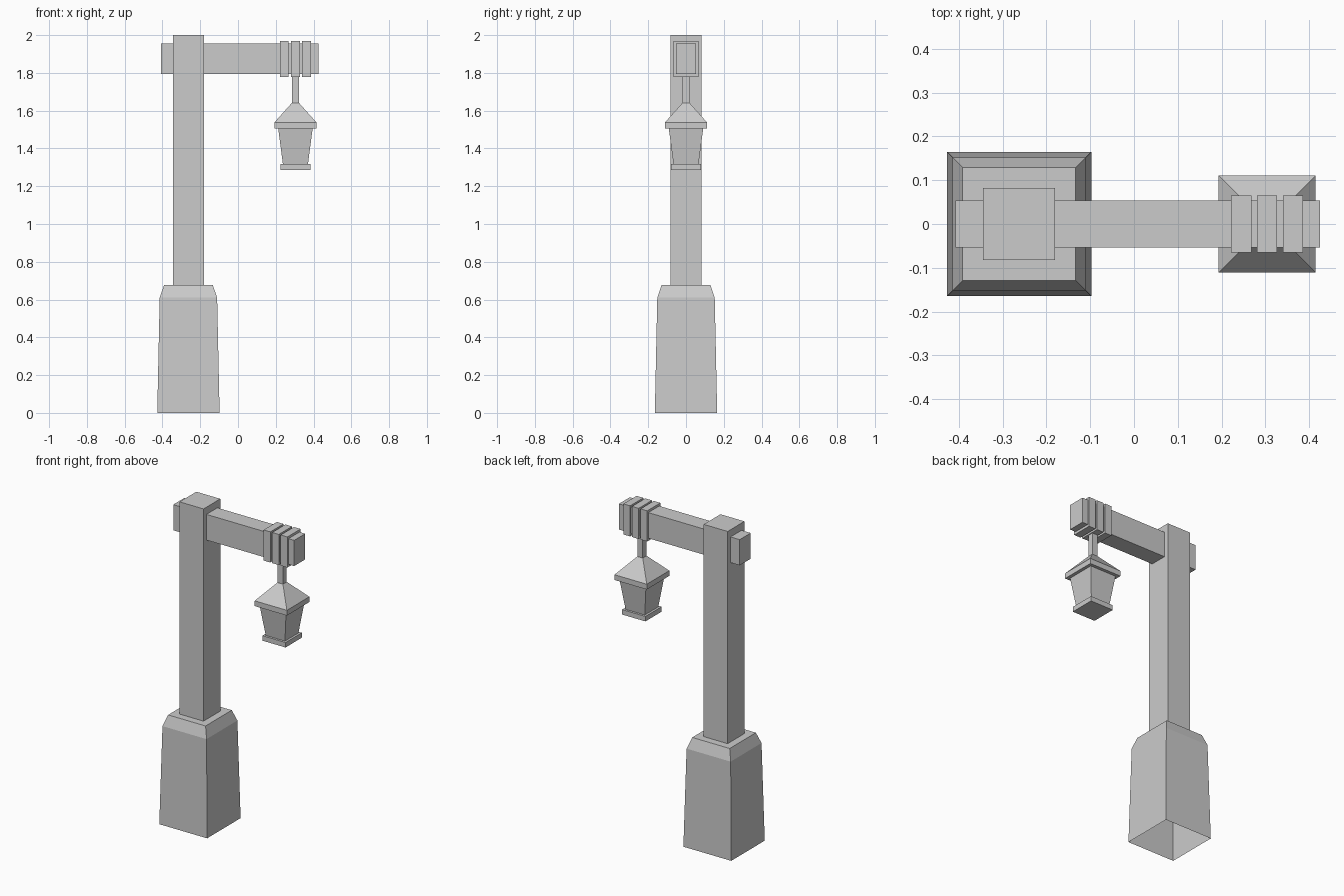
import bpy, bmesh

if "Cube" in bpy.data.objects:
    bpy.data.objects.remove(bpy.data.objects["Cube"])

POST_X = -0.2625
LAMP_X = 0.304


def loft(name, cx, sections, bottom=True):
    """Stack square/rectangular sections (z, half_x, half_y) into one solid."""
    bm = bmesh.new()
    rings = []
    for z, hx, hy in sections:
        rings.append([bm.verts.new((cx + sx * hx, sy * hy, z))
                      for sx, sy in ((-1, -1), (1, -1), (1, 1), (-1, 1))])
    for lo, hi in zip(rings, rings[1:]):
        for i in range(4):
            j = (i + 1) % 4
            bm.faces.new((lo[i], lo[j], hi[j], hi[i]))
    if bottom:
        bm.faces.new(rings[0][::-1])
    bm.faces.new(rings[-1])
    mesh = bpy.data.meshes.new(name)
    bm.to_mesh(mesh)
    bm.free()
    obj = bpy.data.objects.new(name, mesh)
    bpy.context.collection.objects.link(obj)
    return obj


def square(*pairs):
    return [(z, h, h) for z, h in pairs]


# Tapered plinth, open underneath, with chamfered top
loft("plinth", POST_X, square((0, 0.165), (0.61, 0.152), (0.677, 0.129)), bottom=False)

# Upright post
loft("post", POST_X, square((0.677, 0.0825), (2.0, 0.0825)), bottom=False)

# Crossarm running through the post
loft("crossarm", 0.0085, [(1.795, 0.417, 0.054), (1.955, 0.417, 0.054)])

# Three bands wrapped around the arm
for i in range(3):
    loft(f"band_{i + 1}", 0.245 + 0.059 * i, [(1.779, 0.023, 0.065), (1.97, 0.023, 0.065)])

# Lantern: hanger, roof with rim, tapered body, foot
loft("hanger", LAMP_X, square((1.63, 0.018), (1.80, 0.018)))
loft("lantern_roof", LAMP_X, square((1.505, 0.111), (1.538, 0.111), (1.641, 0.019)))
loft("lantern_body", LAMP_X, square((1.315, 0.066), (1.505, 0.091)))
loft("lantern_foot", LAMP_X, square((1.286, 0.08), (1.317, 0.08)))
